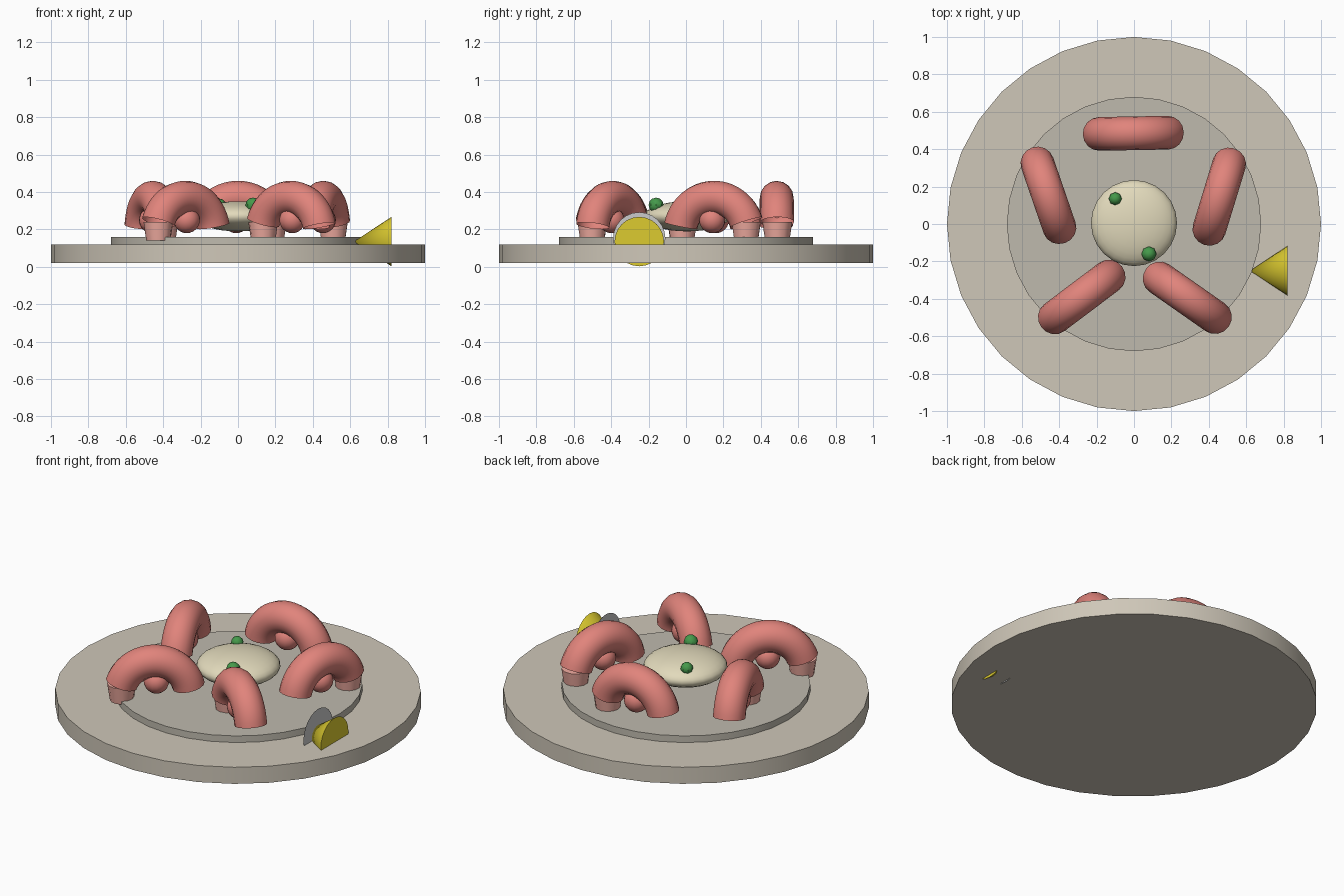
import bpy, bmesh, math
from mathutils import Matrix, Vector

if "Cube" in bpy.data.objects:
    bpy.data.objects.remove(bpy.data.objects["Cube"])


def material(name, rgb):
    m = bpy.data.materials.new(name)
    m.diffuse_color = (*rgb, 1)
    m.use_nodes = True
    m.node_tree.nodes["Principled BSDF"].inputs["Base Color"].default_value = m.diffuse_color
    return m


plate_mat = material("stoneware", (0.62, 0.57, 0.48))
well_mat = material("well_stone", (0.52, 0.49, 0.42))
meat_mat = material("cooked_coral", (0.75, 0.23, 0.20))
tail_mat = material("pale_pink", (0.90, 0.42, 0.36))
dip_mat = material("cream", (0.76, 0.70, 0.50))
herb_mat = material("herb_green", (0.06, 0.32, 0.07))
lemon_mat = material("lemon_yellow", (0.72, 0.60, 0.03))


def finish(name, bm, mat=None, matrix=Matrix()):
    me = bpy.data.meshes.new(name)
    bm.to_mesh(me)
    bm.free()
    ob = bpy.data.objects.new(name, me)
    bpy.context.collection.objects.link(ob)
    ob.matrix_world = matrix
    if mat:
        me.materials.append(mat)
    bpy.context.view_layer.objects.active = ob
    ob.select_set(True)
    bpy.ops.object.shade_smooth_by_angle(angle=math.radians(35))
    ob.select_set(False)
    return ob


def cone(name, r1, r2, depth, matrix, mat, sides=32):
    bm = bmesh.new()
    bmesh.ops.create_cone(bm, cap_ends=True, segments=sides,
                          radius1=r1, radius2=r2, depth=depth)
    return finish(name, bm, mat, matrix)


def ball(name, r, matrix, mat, u=16, v=12, squash=1.0):
    bm = bmesh.new()
    bmesh.ops.create_uvsphere(bm, u_segments=u, v_segments=v, radius=r)
    bmesh.ops.scale(bm, vec=(1, 1, squash), verts=bm.verts)
    return finish(name, bm, mat, matrix)


def arch(name, major, minor, start, end, matrix, mat, steps=24, sides=16):
    # open-ended part of a ring standing in the local xz plane
    bm = bmesh.new()
    rings = []
    for i in range(steps + 1):
        a = math.radians(start + (end - start) * i / steps)
        ring = []
        for j in range(sides):
            b = math.tau * j / sides
            d = major + minor * math.cos(b)
            ring.append(bm.verts.new((d * math.cos(a), minor * math.sin(b), d * math.sin(a))))
        rings.append(ring)
    for p, q in zip(rings, rings[1:]):
        for j in range(sides):
            k = (j + 1) % sides
            bm.faces.new((p[j], p[k], q[k], q[j]))
    bmesh.ops.recalc_face_normals(bm, faces=bm.faces)
    return finish(name, bm, mat, matrix)


T = Matrix.Translation

# plate and raised well
cone("plate", 1, 1, 0.10, T((0, 0, 0.07)), plate_mat)
cone("plate_well", 0.68, 0.68, 0.05, T((0, 0, 0.135)), well_mat)

# dip mound with two herb garnishes
ball("dip_mound", 0.23, T((0, 0.005, 0.27)), dip_mat, 24, 16, 0.35)
ball("herb_a", 0.035, T((-0.10, 0.135, 0.33)), herb_mat, 8, 6)
ball("herb_b", 0.04, T((0.08, -0.16, 0.33)), herb_mat, 8, 6)

# five curled prawns
for i in range(5):
    ang = math.radians(18 + 72 * i)
    base = (T((0.48 * math.cos(ang), 0.485 * math.sin(ang), 0))
            @ Matrix.Rotation(math.radians(91) - ang, 4, 'Z'))
    arch(f"prawn_body_{i}", 0.19, 0.09, 18, 168, base @ T((0, 0, 0.18)), meat_mat)
    ball(f"prawn_head_{i}", 0.07, base @ T((-0.01, 0, 0.25)), meat_mat)
    cone(f"prawn_tail_{i}", 0.065, 0.08, 0.10, base @ T((0.18, 0, 0.19)), tail_mat, 12)

# lemon wedge: cone lying along x, point towards the centre
along_x = Matrix.Rotation(math.radians(-90), 4, 'Y')
cone("lemon_wedge", 0.132, 0, 0.20, T((0.72, -0.25, 0.135)) @ along_x, lemon_mat, 24)

# thin slice standing across the wedge
bm = bmesh.new()
bmesh.ops.create_circle(bm, cap_ends=True, segments=24, radius=0.14)
finish("lemon_slice", bm, None, T((0.71, -0.25, 0.152)) @ along_x)
